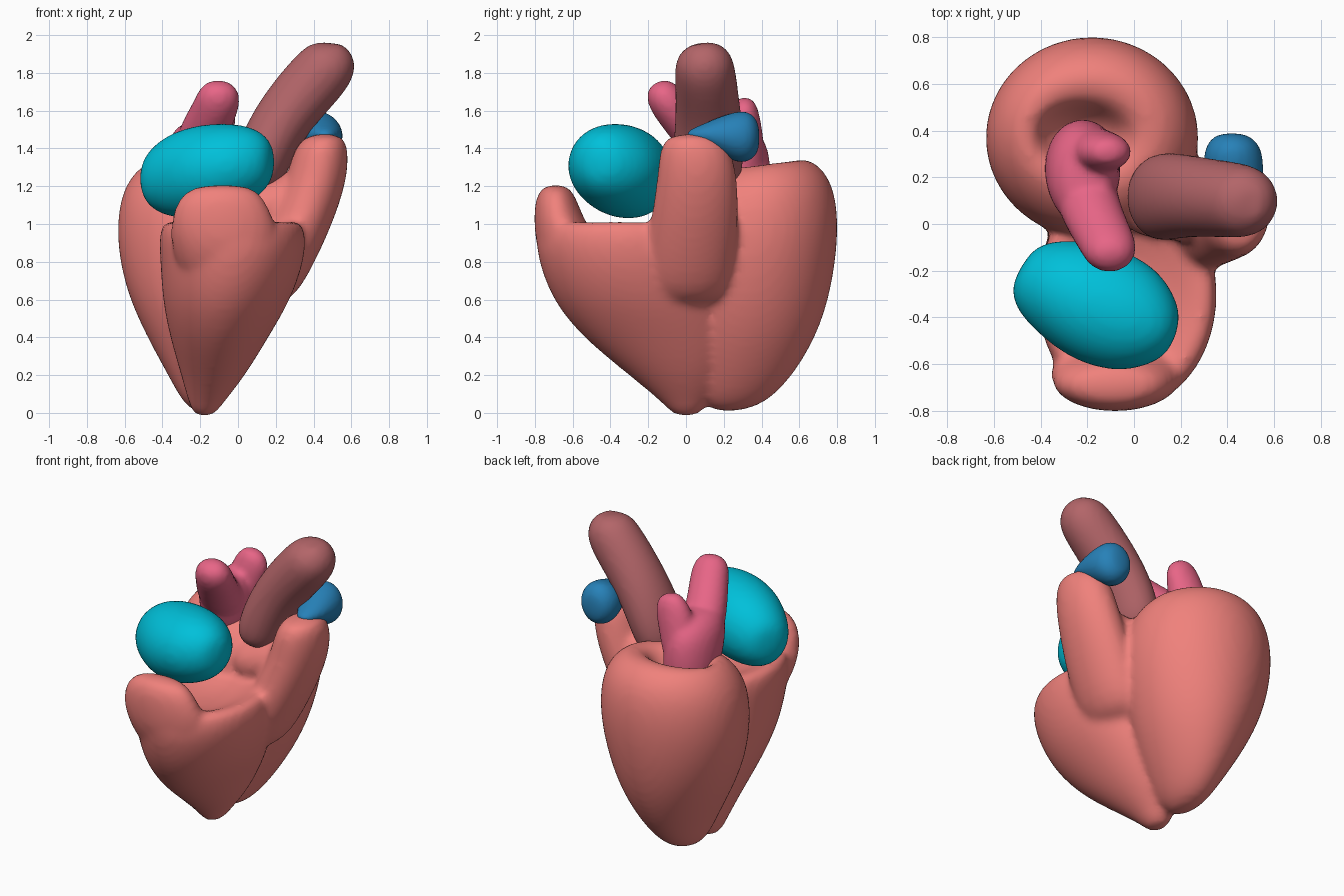
import bpy, bmesh, math
from mathutils import Vector


def tube(bm, rings, u=(1, 0, 0), normal=None, seg=16):
    """Closed loft through elliptical rings (x, y, z, radius along u, other radius)."""
    pts = [Vector(r[:3]) for r in rings]
    loops = []
    for i, r in enumerate(rings):
        if normal:
            n = Vector(normal).normalized()
        else:
            n = (pts[min(i + 1, len(pts) - 1)] - pts[max(i - 1, 0)]).normalized()
        a = Vector(u)
        a = (a - n * a.dot(n)).normalized()
        b = n.cross(a)
        loop = []
        for k in range(seg):
            t = 2 * math.pi * k / seg
            loop.append(bm.verts.new(pts[i] + a * r[3] * 1.025 * math.cos(t)
                                     + b * r[4] * 1.025 * math.sin(t)))
        loops.append(loop)
    for A, B in zip(loops, loops[1:]):
        for k in range(seg):
            j = (k + 1) % seg
            bm.faces.new((A[k], A[j], B[j], B[k]))
    bm.faces.new(loops[0][::-1])
    bm.faces.new(loops[-1])


def organ(name, color, tubes, voxel=0.022, smooth=6):
    """Fuse several lofts into one smooth fleshy mesh."""
    bm = bmesh.new()
    for t in tubes:
        tube(bm, **t)
    bmesh.ops.recalc_face_normals(bm, faces=bm.faces)
    me = bpy.data.meshes.new(name)
    bm.to_mesh(me)
    bm.free()
    ob = bpy.data.objects.new(name, me)
    bpy.context.collection.objects.link(ob)
    mat = bpy.data.materials.new(name + "_color")
    mat.diffuse_color = (*color, 1)
    me.materials.append(mat)
    me.polygons.foreach_set("use_smooth", [True] * len(me.polygons))
    s = ob.modifiers.new("round", 'SUBSURF')
    s.levels = s.render_levels = 2
    r = ob.modifiers.new("fuse", 'REMESH')
    r.mode = 'VOXEL'
    r.voxel_size = voxel
    r.use_smooth_shade = True
    m = ob.modifiers.new("soften", 'SMOOTH')
    m.factor = 0.5
    m.iterations = smooth
    return ob


UP = (0, 0, 1)

# Left ventricle: rounded cone with a dimpled, back-raised top
left_ventricle = dict(normal=(0, -0.13, 1), rings=[
    (-0.19, 0.27, 0.01, 0.05, 0.08), (-0.18, 0.28, 0.07, 0.12, 0.20),
    (-0.17, 0.32, 0.22, 0.21, 0.29), (-0.17, 0.35, 0.42, 0.32, 0.37),
    (-0.18, 0.36, 0.64, 0.41, 0.42), (-0.18, 0.37, 0.88, 0.46, 0.44),
    (-0.18, 0.37, 1.08, 0.455, 0.43), (-0.18, 0.37, 1.22, 0.41, 0.38),
    (-0.19, 0.38, 1.32, 0.31, 0.27), (-0.21, 0.38, 1.31, 0.21, 0.15),
    (-0.22, 0.38, 1.20, 0.16, 0.11), (-0.22, 0.38, 1.12, 0.07, 0.05)])

# Right ventricle: body with a hollow top, front lip and outflow prong
right_body = dict(normal=UP, rings=[
    (-0.18, 0.00, -0.02, 0.05, 0.06), (-0.17, 0.00, 0.05, 0.09, 0.12),
    (-0.13, -0.04, 0.20, 0.17, 0.26), (-0.10, -0.14, 0.40, 0.26, 0.41),
    (-0.06, -0.24, 0.60, 0.34, 0.47), (-0.03, -0.29, 0.80, 0.38, 0.49),
    (-0.03, -0.31, 0.94, 0.39, 0.49), (-0.03, -0.31, 1.02, 0.36, 0.45),
    (-0.03, -0.32, 1.01, 0.29, 0.36), (-0.03, -0.33, 0.95, 0.18, 0.24),
    (-0.03, -0.33, 0.92, 0.08, 0.10)])
front_lip = dict(normal=UP, rings=[
    (-0.06, -0.52, 0.65, 0.22, 0.16), (-0.06, -0.60, 0.85, 0.29, 0.19),
    (-0.08, -0.67, 1.00, 0.28, 0.135), (-0.09, -0.69, 1.14, 0.23, 0.11),
    (-0.08, -0.69, 1.21, 0.14, 0.06)])
prong = dict(normal=UP, rings=[
    (0.12, 0.00, 0.55, 0.15, 0.22), (0.24, 0.02, 0.80, 0.17, 0.24),
    (0.35, 0.05, 1.05, 0.17, 0.23), (0.42, 0.06, 1.25, 0.16, 0.21),
    (0.44, 0.05, 1.40, 0.145, 0.19), (0.46, 0.03, 1.48, 0.09, 0.12)])
# Saddle joining the prong to the vessel roots
saddle = dict(u=(0, 1, 0), rings=[
    (-0.05, 0.12, 1.05, 0.16, 0.14), (0.15, 0.10, 1.07, 0.17, 0.15),
    (0.38, 0.06, 1.18, 0.15, 0.14)])
organ("ventricles", (0.87, 0.22, 0.20), [left_ventricle, right_body, front_lip, prong, saddle])

# Right atrium: blocky diagonal sac
organ("right_atrium", (0.0, 0.53, 0.70), [dict(u=(0.4, 1, 0), rings=[
    (-0.49, -0.19, 1.22, 0.08, 0.09), (-0.44, -0.22, 1.22, 0.16, 0.17),
    (-0.32, -0.27, 1.25, 0.22, 0.23), (-0.17, -0.34, 1.28, 0.26, 0.25),
    (0.00, -0.41, 1.32, 0.245, 0.22), (0.12, -0.46, 1.34, 0.16, 0.165),
    (0.18, -0.48, 1.34, 0.07, 0.08)])], 0.02, 5)

# Left atrium: body with two upward vein stubs
organ("left_atrium", (0.80, 0.13, 0.24), [
    dict(normal=UP, rings=[
        (-0.21, 0.28, 1.05, 0.10, 0.11), (-0.22, 0.27, 1.15, 0.16, 0.18),
        (-0.22, 0.23, 1.32, 0.165, 0.22), (-0.22, 0.20, 1.46, 0.15, 0.22),
        (-0.20, 0.17, 1.55, 0.09, 0.14)]),
    dict(rings=[
        (-0.22, 0.20, 1.32, 0.14, 0.14), (-0.19, 0.06, 1.47, 0.13, 0.12),
        (-0.12, -0.07, 1.61, 0.12, 0.105), (-0.095, -0.13, 1.69, 0.115, 0.095),
        (-0.09, -0.16, 1.75, 0.06, 0.05)]),
    dict(rings=[
        (-0.21, 0.30, 1.22, 0.13, 0.14), (-0.16, 0.31, 1.45, 0.12, 0.10),
        (-0.11, 0.31, 1.59, 0.115, 0.08), (-0.09, 0.31, 1.67, 0.06, 0.045)])],
    0.018, 5)

# Aorta: thick leaning trunk with a tiny pit at its tip
organ("aorta", (0.45, 0.13, 0.14), [dict(u=(0, 1, 0), rings=[
    (0.08, 0.10, 1.17, 0.10, 0.08), (0.09, 0.11, 1.23, 0.18, 0.14),
    (0.14, 0.12, 1.38, 0.19, 0.15), (0.23, 0.12, 1.55, 0.175, 0.155),
    (0.35, 0.11, 1.70, 0.165, 0.16), (0.46, 0.10, 1.82, 0.16, 0.16),
    (0.51, 0.09, 1.89, 0.14, 0.135), (0.53, 0.08, 1.945, 0.07, 0.07),
    (0.528, 0.08, 1.955, 0.03, 0.03), (0.515, 0.08, 1.92, 0.025, 0.025)])], 0.018, 5)

# Pulmonary artery: small wedge behind the prong
organ("pulmonary_artery", (0.02, 0.22, 0.48), [dict(u=(1, 0, 0), rings=[
    (0.46, 0.00, 1.47, 0.03, 0.02), (0.46, 0.08, 1.475, 0.08, 0.05),
    (0.44, 0.20, 1.47, 0.12, 0.11), (0.42, 0.30, 1.46, 0.13, 0.145),
    (0.42, 0.36, 1.46, 0.10, 0.115), (0.42, 0.39, 1.46, 0.05, 0.06)])], 0.015, 3)
